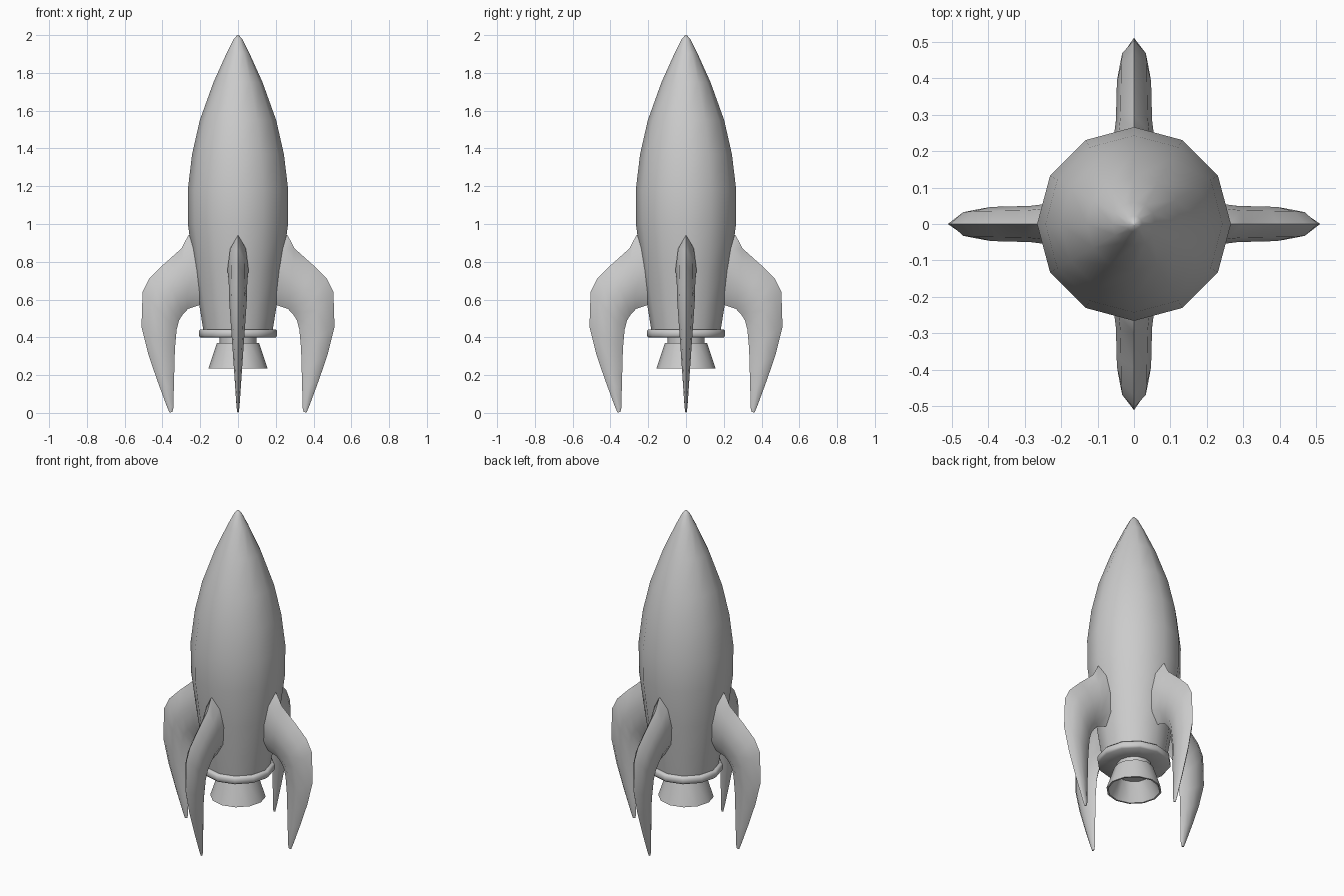
import bpy, bmesh
from math import sin, cos, pi, radians
from mathutils import Vector

if "Cube" in bpy.data.objects:
    bpy.data.objects.remove(bpy.data.objects["Cube"])

SIDES = 12


def loft(name, rings, angle, cap_start=True, cap_end=True, close=False):
    """Skin equal-length rings of points into one smooth-shaded object."""
    bm = bmesh.new()
    loops = [[bm.verts.new(p) for p in ring] for ring in rings]
    pairs = list(zip(loops, loops[1:]))
    if close:
        pairs.append((loops[-1], loops[0]))
    for a, b in pairs:
        n = len(a)
        for i in range(n):
            j = (i + 1) % n
            bm.faces.new((a[i], a[j], b[j], b[i]))
    if not close:
        if cap_start:
            bm.faces.new(loops[0][::-1])
        if cap_end:
            bm.faces.new(loops[-1])
    bmesh.ops.remove_doubles(bm, verts=bm.verts, dist=0.0005)
    bmesh.ops.recalc_face_normals(bm, faces=bm.faces)
    me = bpy.data.meshes.new(name)
    bm.to_mesh(me)
    bm.free()
    ob = bpy.data.objects.new(name, me)
    bpy.context.collection.objects.link(ob)
    bpy.ops.object.select_all(action='DESELECT')
    ob.select_set(True)
    bpy.context.view_layer.objects.active = ob
    bpy.ops.object.shade_smooth_by_angle(angle=radians(angle))
    return ob


def lathe(name, profile, angle=40, **kw):
    rings = [[(r * cos(2 * pi * i / SIDES), r * sin(2 * pi * i / SIDES), z)
              for i in range(SIDES)] for r, z in profile]
    return loft(name, rings, angle, **kw)


# Hull
lathe("hull", [(0.182, 0.43), (0.205, 0.57), (0.235, 0.77), (0.265, 1.0),
               (0.266, 1.18), (0.243, 1.37), (0.202, 1.55), (0.13, 1.75),
               (0.06, 1.905), (0.022, 1.98), (0.004, 2.0)], angle=50)

# Rounded flange at the hull base
lathe("base_ring", [(0.17, 0.442), (0.198, 0.442), (0.207, 0.433),
                    (0.207, 0.408), (0.198, 0.398), (0.10, 0.398)], angle=50)

# Neck and open nozzle bell
lathe("nozzle_neck", [(0.098, 0.41), (0.098, 0.36)])
lathe("nozzle_bell", [(0.07, 0.372), (0.112, 0.37), (0.156, 0.236),
                      (0.146, 0.236), (0.095, 0.345)])

# Fin: outer edge point, inner edge point, half thickness
fin_sections = [
    ((0.20, 0.96), (0.15, 0.56), 0.055),
    ((0.263, 0.94), (0.205, 0.57), 0.056),
    ((0.30, 0.87), (0.265, 0.55), 0.050),
    ((0.395, 0.785), (0.293, 0.52), 0.048),
    ((0.47, 0.71), (0.312, 0.49), 0.047),
    ((0.505, 0.64), (0.325, 0.44), 0.043),
    ((0.511, 0.455), (0.334, 0.34), 0.033),
    ((0.475, 0.31), (0.337, 0.23), 0.024),
    ((0.427, 0.17), (0.34, 0.13), 0.016),
    ((0.377, 0.035), (0.341, 0.03), 0.008),
    ((0.363, 0.002), (0.347, 0.005), 0.004),
]
# Cross-section: fraction from outer to inner edge, share of thickness
shape = [(0, 0), (0.2, 0.75), (0.5, 1), (0.8, 0.75),
         (1, 0), (0.8, -0.75), (0.5, -1), (0.2, -0.75)]


def fin_ring(outer, inner, t):
    a, b = Vector((outer[0], 0, outer[1])), Vector((inner[0], 0, inner[1]))
    return [a.lerp(b, f) + Vector((0, w * t, 0)) for f, w in shape]


for k, side in enumerate(("right", "back", "left", "front")):
    fin = loft(side + "_fin", [fin_ring(*s) for s in fin_sections], 60)
    fin.rotation_euler.z = k * pi / 2
